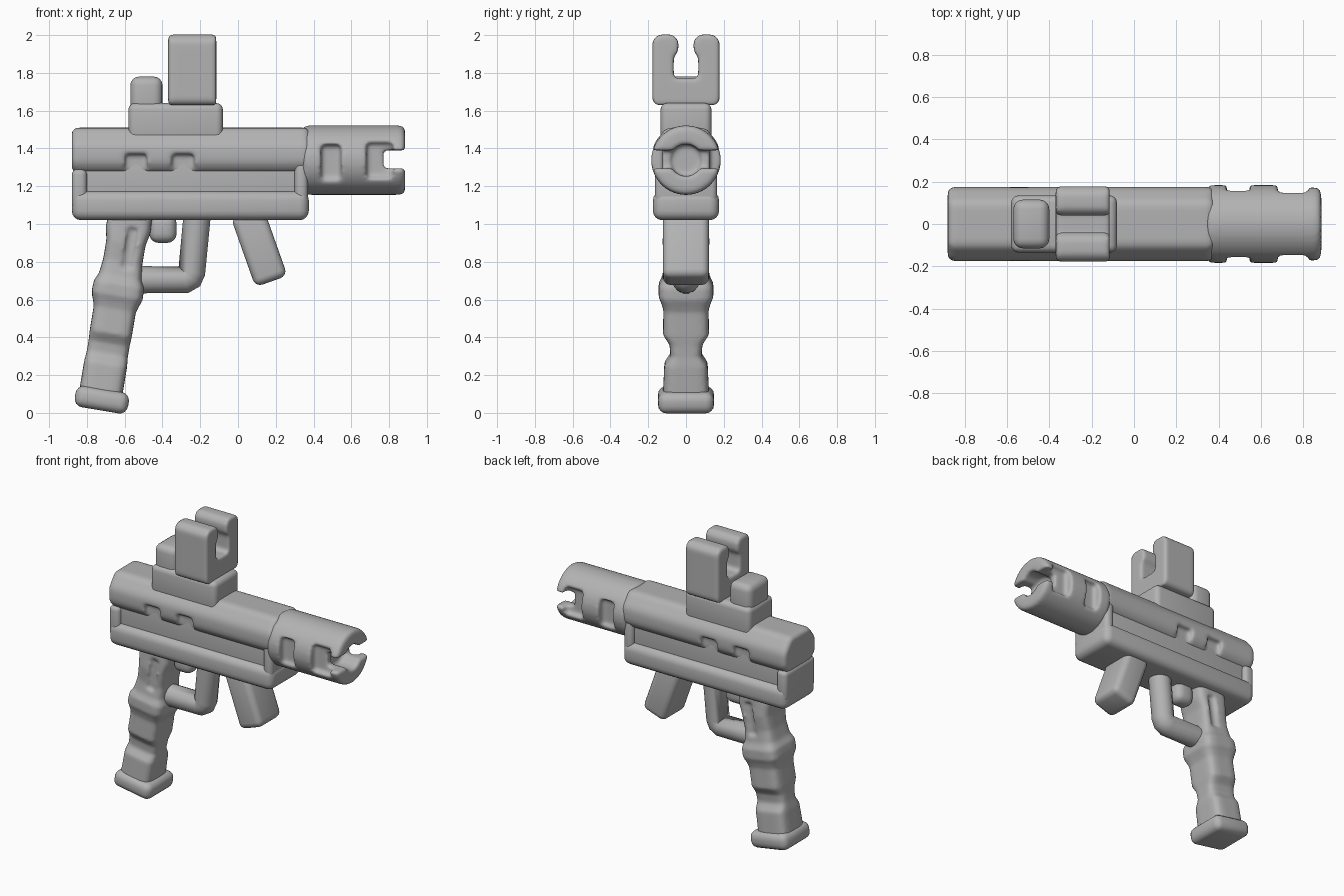
import bpy, bmesh, math
from mathutils import Matrix, Vector

cube = bpy.data.objects.get("Cube")
if cube:
    bpy.data.objects.remove(cube, do_unlink=True)

grey = bpy.data.materials.new("plain grey")
grey.use_nodes = True
COLOUR = (0.45, 0.45, 0.45, 1)
grey.diffuse_color = COLOUR
grey.node_tree.nodes["Principled BSDF"].inputs["Base Color"].default_value = COLOUR


def finish(name, bm, round_edges=0, angle=30):
    """Round the sharp edges, make the object, shade it smoothly."""
    bmesh.ops.recalc_face_normals(bm, faces=bm.faces)
    if round_edges:
        sharp = [e for e in bm.edges if e.calc_face_angle(0) > math.radians(angle)]
        bmesh.ops.bevel(bm, geom=sharp, offset=round_edges, segments=4,
                        profile=0.5, affect='EDGES', clamp_overlap=True)
    mesh = bpy.data.meshes.new(name)
    bm.to_mesh(mesh)
    bm.free()
    mesh.materials.append(grey)
    obj = bpy.data.objects.new(name, mesh)
    bpy.context.collection.objects.link(obj)
    activate(obj)
    bpy.ops.object.shade_smooth_by_angle(angle=math.radians(40))
    return obj


def activate(obj):
    bpy.ops.object.select_all(action='DESELECT')
    obj.select_set(True)
    bpy.context.view_layer.objects.active = obj


def block(name, xs, ys, zs, round_edges=0.03, tilt=0):
    """Rounded box between limits, optionally tilted about y."""
    bm = bmesh.new()
    spans = (xs, ys, zs)
    centre = Vector([(a + b) / 2 for a, b in spans])
    size = Matrix.Diagonal([b - a for a, b in spans] + [1])
    bmesh.ops.create_cube(bm, size=1, matrix=Matrix.Translation(centre)
                          @ Matrix.Rotation(math.radians(tilt), 4, 'Y') @ size)
    return finish(name, bm, round_edges)


def prism(name, half_profile, x0, x1, round_edges):
    """Mirror a (y, z) half profile and extrude it along x."""
    points = half_profile + [(-y, z) for y, z in reversed(half_profile)]
    bm = bmesh.new()
    face = bm.faces.new([bm.verts.new((x0, y, z)) for y, z in points])
    new = bmesh.ops.extrude_face_region(bm, geom=[face])["geom"]
    bmesh.ops.translate(bm, vec=(x1 - x0, 0, 0),
                        verts=[v for v in new if isinstance(v, bmesh.types.BMVert)])
    return finish(name, bm, round_edges)


def rod(name, x0, x1, z, radius, round_edges=0):
    """Cylinder along x."""
    bm = bmesh.new()
    bmesh.ops.create_cone(bm, cap_ends=True, segments=40, radius1=radius,
                          radius2=radius, depth=x1 - x0,
                          matrix=Matrix.Translation(((x0 + x1) / 2, 0, z))
                          @ Matrix.Rotation(math.pi / 2, 4, 'Y'))
    return finish(name, bm, round_edges, 60)


def cut(obj, cutters):
    for cutter in cutters:
        mod = obj.modifiers.new("cut", 'BOOLEAN')
        mod.operation, mod.solver, mod.object = 'DIFFERENCE', 'EXACT', cutter
        activate(obj)
        bpy.ops.object.modifier_apply(modifier=mod.name)
        bpy.data.objects.remove(cutter, do_unlink=True)


def soften(obj, voxel=0.012, rounds=5):
    """Melt the cut edges into a soft moulded surface."""
    remesh = obj.modifiers.new("soft skin", 'REMESH')
    remesh.mode, remesh.voxel_size, remesh.use_smooth_shade = 'VOXEL', voxel, True
    smooth = obj.modifiers.new("soft edges", 'SMOOTH')
    smooth.factor, smooth.iterations = 0.5, rounds


def side_pockets(xs, zs, depth):
    return [block("pocket", xs, sorted((s * depth, s * 0.3)), zs, 0)
            for s in (-1, 1)]


# Receiver: rounded upper shell with side notches, slim core, lower rail
upper = prism("upper_receiver", [(0.13, 1.27), (0.175, 1.32), (0.175, 1.42),
                                 (0.105, 1.51)], -0.88, 0.38, 0.03)
for x in (-0.54, -0.29):
    cut(upper, side_pockets((x - 0.06, x + 0.06), (1.2, 1.37), 0.135))
soften(upper)
block("receiver_core", (-0.86, 0.35), (-0.135, 0.135), (1.1, 1.36))
block("lower_receiver", (-0.88, 0.375), (-0.175, 0.175), (1.02, 1.175), 0.05)
block("rear_end_plate", (-0.88, -0.8), (-0.165, 0.165), (1.08, 1.29))
block("front_end_plate", (0.3, 0.37), (-0.165, 0.165), (1.08, 1.33))

# Muzzle: slotted tube with a forked tip
muzzle = rod("muzzle", 0.34, 0.885, 1.338, 0.184, 0.03)
cut(muzzle, side_pockets((0.44, 0.545), (1.235, 1.42), 0.125)
    + side_pockets((0.68, 0.82), (1.245, 1.43), 0.125)
    + [block("slot", (0.77, 1), (-0.3, 0.3), (1.295, 1.39), 0),
       rod("bore", 0.75, 1, 1.338, 0.085)])
soften(muzzle)

# Sight: mounting rail, rear block and forked front post
block("sight_rail", (-0.58, -0.08), (-0.135, 0.135), (1.44, 1.64), 0.035)
block("rear_sight", (-0.57, -0.4), (-0.115, 0.115), (1.55, 1.78), 0.045)
fork = prism("front_sight_fork", [(0.065, 1.77), (0.065, 1.88), (0.04, 1.92),
                                  (0.04, 1.97), (0.07, 2.003), (0.145, 2.003),
                                  (0.178, 1.97), (0.178, 1.65), (0.155, 1.63)],
             -0.37, -0.115, 0)
soften(fork, 0.012, 8)

# Pistol grip: rounded sections lofted down a leaning axis
SECTIONS = [(1.06, .115, .115), (.97, .12, .12), (.9, .105, .125), (.8, .105, .115),
            (.72, .115, .125), (.68, .135, .145), (.62, .138, .145), (.585, .125, .13),
            (.55, .113, .12), (.42, .113, .122), (.37, .11, .088), (.31, .11, .082),
            (.26, .115, .115), (.1, .115, .122)]
LEAN = math.radians(9.5)
SIDES = 24
bm = bmesh.new()
rings = []
for z, half_x, half_y in SECTIONS:
    ring = []
    for i in range(SIDES):
        a = 2 * math.pi * (i + 0.5) / SIDES
        c, s = (math.copysign(abs(f(a)) ** 0.42, f(a)) for f in (math.cos, math.sin))
        u = c * half_x
        ring.append(bm.verts.new((-0.57 - (1.04 - z) * math.tan(LEAN) + u * math.cos(LEAN),
                                  s * half_y, z - u * math.sin(LEAN))))
    rings.append(ring)
for a, b in zip(rings, rings[1:]):
    for i in range(SIDES):
        j = (i + 1) % SIDES
        bm.faces.new((a[i], a[j], b[j], b[i]))
bm.faces.new(rings[0])
bm.faces.new(rings[-1])
grip = finish("pistol_grip", bm)
# Hollow panels in the upper sides of the grip
cut(grip, [block("panel", (-0.6, -0.545), sorted((s * 0.1, s * 0.3)), (0.76, 0.98), 0, 9.5)
           for s in (-1, 1)])
soften(grip, 0.011, 4)
block("grip_base", (-0.864, -0.578), (-0.148, 0.148), (0.013, 0.127), 0.045, 9.5)

# Trigger and its guard
block("trigger", (-0.47, -0.325), (-0.06, 0.06), (0.9, 1.05), 0.05)
path = bpy.data.curves.new("trigger_guard", 'CURVE')
path.dimensions = '3D'
path.bevel_depth, path.bevel_resolution, path.use_fill_caps = 0.074, 5, True
line = path.splines.new('POLY')
corners = [(-0.215, 1.06), (-0.245, 0.745), (-0.255, 0.718), (-0.28, 0.705), (-0.56, 0.705)]
line.points.add(len(corners) - 1)
for point, (x, z) in zip(line.points, corners):
    point.co = (x, 0, z, 1)
path.materials.append(grey)
guard = bpy.data.objects.new("trigger_guard", path)
bpy.context.collection.objects.link(guard)

# Slanted foregrip
block("foregrip", (0.022, 0.202), (-0.122, 0.122), (0.685, 1.075), 0.04, -19.5)
